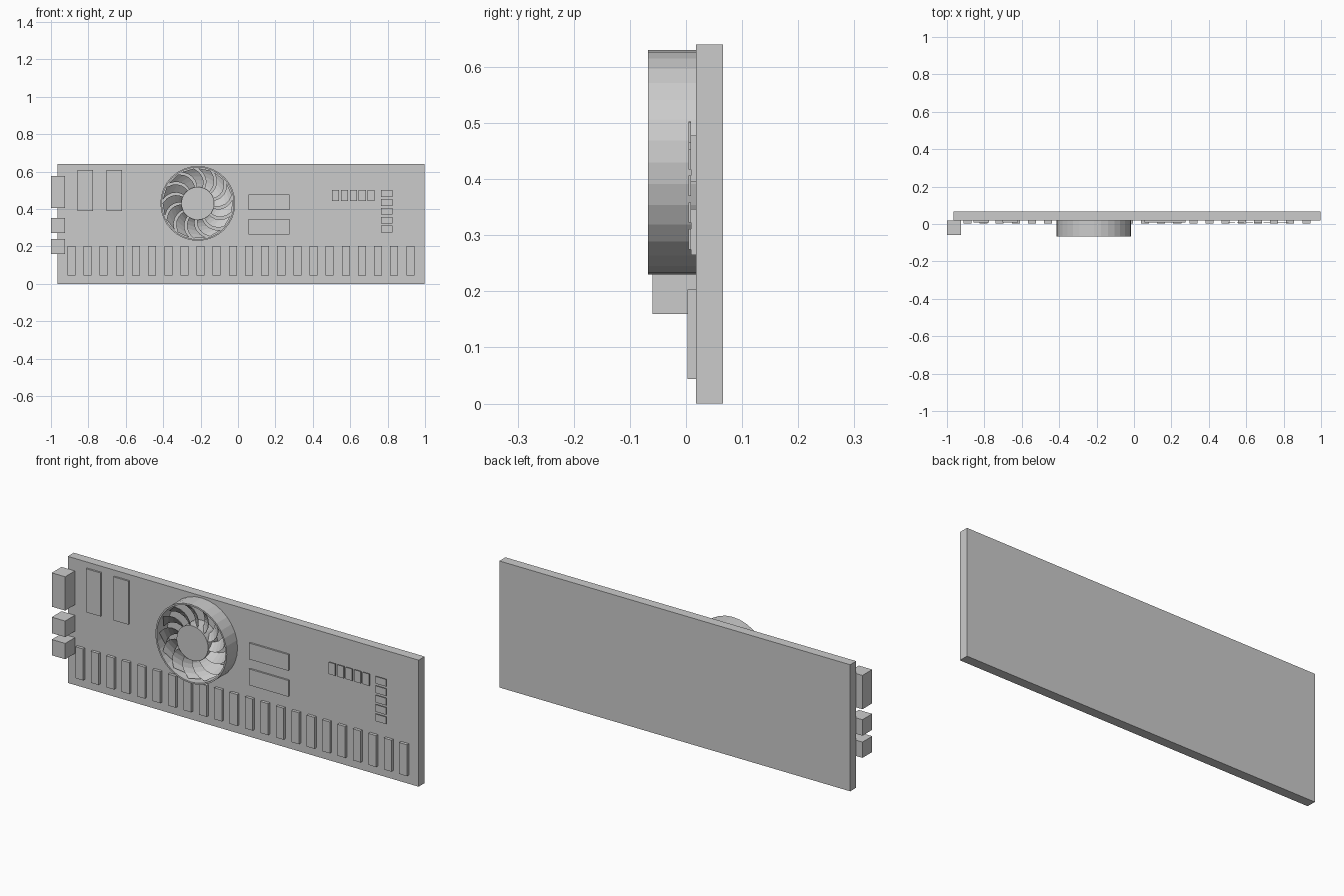
import bpy, bmesh
from math import sin, cos, pi, radians

if "Cube" in bpy.data.objects:
    bpy.data.objects.remove(bpy.data.objects["Cube"])

BOARD_FRONT = 0.018
FAN_X, FAN_Z = -0.215, 0.43


def finish(name, bm):
    bmesh.ops.recalc_face_normals(bm, faces=bm.faces)
    mesh = bpy.data.meshes.new(name)
    bm.to_mesh(mesh)
    bm.free()
    ob = bpy.data.objects.new(name, mesh)
    bpy.context.collection.objects.link(ob)
    return ob


def box(name, x0, x1, y0, y1, z0, z1):
    bm = bmesh.new()
    bmesh.ops.create_cube(bm, size=1)
    for v in bm.verts:
        v.co.x = x0 + (v.co.x + 0.5) * (x1 - x0)
        v.co.y = y0 + (v.co.y + 0.5) * (y1 - y0)
        v.co.z = z0 + (v.co.z + 0.5) * (z1 - z0)
    return finish(name, bm)


def lathe(name, profile, sides, closed):
    # revolve (radius, y) points around the fan axis
    bm = bmesh.new()
    loops = [[bm.verts.new((FAN_X + r * cos(2 * pi * i / sides), y,
                            FAN_Z + r * sin(2 * pi * i / sides)))
              for i in range(sides)] for r, y in profile]
    pairs = list(zip(loops, loops[1:]))
    if closed:
        pairs.append((loops[-1], loops[0]))
    else:
        bm.faces.new(loops[0])
        bm.faces.new(loops[-1])
    for a, b in pairs:
        for i in range(sides):
            j = (i + 1) % sides
            bm.faces.new((a[i], a[j], b[j], b[i]))
    return finish(name, bm)


# Circuit board
box("circuit_board", -0.965, 0.998, BOARD_FRONT, 0.066, 0, 0.64)

# Side connectors
for i, (z0, z1) in enumerate([(0.406, 0.577), (0.272, 0.353), (0.16, 0.24)]):
    box(f"side_connector_{i}", -1.0, -0.925, -0.06, BOARD_FRONT, z0, z1)

# Bottom row of slots
for i in range(22):
    x = -0.912 + i * 1.812 / 21
    box(f"lower_slot_{i}", x, x + 0.043, 0.003, BOARD_FRONT, 0.044, 0.203)

# Tall and wide chips
for i, x in enumerate((-0.858, -0.703)):
    box(f"tall_chip_{i}", x, x + 0.083, 0.009, BOARD_FRONT, 0.39, 0.61)
for i, z in enumerate((0.265, 0.396)):
    box(f"wide_chip_{i}", 0.055, 0.275, 0.009, BOARD_FRONT, z, z + 0.082)

# Thin raised tabs: a row and a column
for i in range(5):
    x = 0.503 + i * 0.0475
    box(f"row_tab_{i}", x, x + 0.038, 0.0045, 0.009, 0.443, 0.503)
    z = 0.275 + i * 0.0475
    box(f"column_tab_{i}", 0.765, 0.825, 0.0045, 0.009, z, z + 0.036)

# Fan ring and hub
lathe("fan_ring", [(0.2, BOARD_FRONT), (0.2, -0.068), (0.192, -0.068), (0.192, BOARD_FRONT)], 32, True)
lathe("fan_hub", [(0.088, BOARD_FRONT), (0.088, -0.058)], 32, False)

# Swept, pitched fan blades
BLADES, STEPS = 13, 5
bm = bmesh.new()
for b in range(BLADES):
    base = 2 * pi * b / BLADES
    rows = []
    for s in range(STEPS + 1):
        t = s / STEPS
        r = 0.085 + 0.103 * t
        mid = base + radians(24) * t * t
        half = radians(10.5)
        row = []
        for side, y in ((-1, -0.054), (1, -0.022)):
            a = mid + side * half
            for dy in (0, 0.004):
                row.append(bm.verts.new((FAN_X + r * cos(a), y + dy, FAN_Z + r * sin(a))))
        rows.append([row[0], row[2], row[3], row[1]])
    for p, q in zip(rows, rows[1:]):
        for i in range(4):
            j = (i + 1) % 4
            bm.faces.new((p[i], p[j], q[j], q[i]))
    bm.faces.new(rows[0])
    bm.faces.new(rows[-1])
finish("fan_blades", bm)
